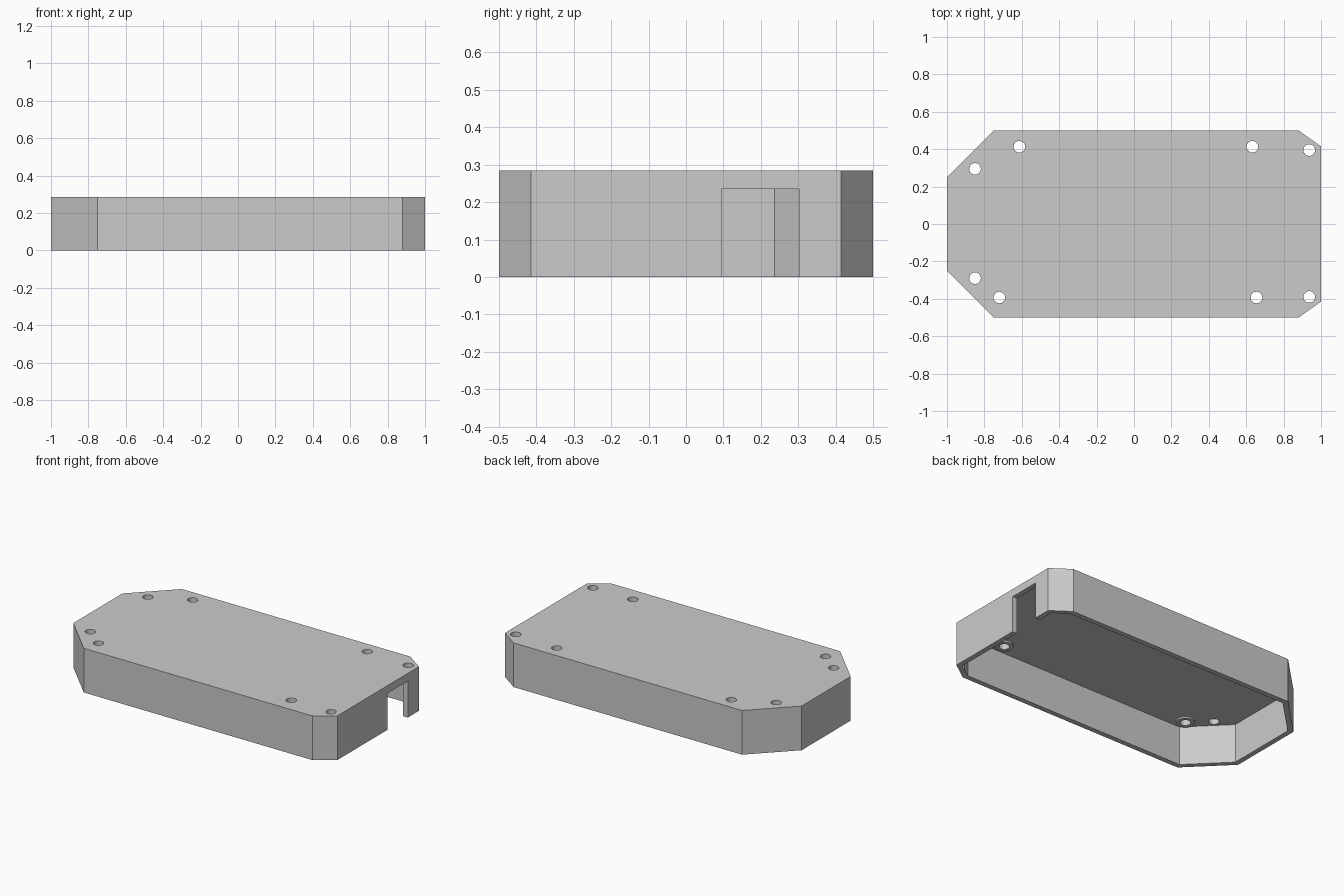
import bpy, bmesh
from mathutils import Vector
from mathutils.geometry import intersect_line_line_2d

old = bpy.data.objects.get("Cube")
if old:
    bpy.data.objects.remove(old, do_unlink=True)

HEIGHT, WALL, CEILING = 0.285, 0.033, 0.252
HOLE_R, BOSS_R, BOSS_H = 0.031, 0.055, 0.01

grey = bpy.data.materials.new("plain grey")
grey.use_nodes = True
grey.diffuse_color = (0.6, 0.6, 0.6, 1)
grey.node_tree.nodes["Principled BSDF"].inputs["Base Color"].default_value = (0.6, 0.6, 0.6, 1)


def make(name, bm):
    bmesh.ops.recalc_face_normals(bm, faces=bm.faces)
    mesh = bpy.data.meshes.new(name)
    bm.to_mesh(mesh)
    bm.free()
    mesh.materials.append(grey)
    ob = bpy.data.objects.new(name, mesh)
    bpy.context.collection.objects.link(ob)
    return ob


def prism(name, outline, z0, z1):
    bm = bmesh.new()
    face = bm.faces.new([bm.verts.new((x, y, z0)) for x, y in outline])
    top = bmesh.ops.extrude_face_region(bm, geom=[face])["geom"]
    bmesh.ops.translate(bm, vec=(0, 0, z1 - z0),
                        verts=[g for g in top if isinstance(g, bmesh.types.BMVert)])
    return make(name, bm)


def cylinders(name, spots, radius, z0, z1):
    bm = bmesh.new()
    for x, y in spots:
        new = bmesh.ops.create_cone(bm, cap_ends=True, segments=32, radius1=radius,
                                    radius2=radius, depth=z1 - z0)["verts"]
        bmesh.ops.translate(bm, verts=new, vec=(x, y, (z0 + z1) / 2))
    return make(name, bm)


def inset(outline, d):
    # Shift every edge of a counter-clockwise outline inwards and re-intersect
    pts = [Vector(p) for p in outline]
    lines = []
    for i, a in enumerate(pts):
        b = pts[(i + 1) % len(pts)]
        t = (b - a).normalized()
        n = Vector((-t.y, t.x)) * d
        lines.append((a + n - t, b + n + t))
    return [intersect_line_line_2d(*lines[i - 1], *lines[i]) for i in range(len(pts))]


def boolean(target, tool, operation):
    mod = target.modifiers.new(tool.name, 'BOOLEAN')
    mod.operation = operation
    mod.solver = 'EXACT'
    mod.object = tool
    bpy.context.view_layer.objects.active = target
    bpy.ops.object.modifier_apply(modifier=mod.name)
    bpy.data.objects.remove(tool, do_unlink=True)


# Eight-sided lid, with larger corner cuts on the right end
half = [(-1, -0.25), (-0.75, -0.5), (0.88, -0.5), (1, -0.415)]
outline = half + [(x, -y) for x, y in reversed(half)]
lid = prism("lid_shell", outline, 0, HEIGHT)

# Hollow underside
boolean(lid, prism("cavity", inset(outline, WALL), -0.1, CEILING), 'DIFFERENCE')

# Low round pads under the four board holes
board_holes = [(-0.72, -0.393), (0.655, -0.393), (-0.613, 0.413), (0.633, 0.413)]
boolean(lid, cylinders("pads", board_holes, BOSS_R, CEILING - BOSS_H, CEILING + 0.01), 'UNION')

# Screw holes, drilled right through
corner_holes = [(-0.85, -0.29), (-0.85, 0.295), (0.937, -0.39), (0.937, 0.395)]
boolean(lid, cylinders("drills", board_holes + corner_holes, HOLE_R, -0.1, HEIGHT + 0.1), 'DIFFERENCE')

# Cable notch in the left end wall
notch = [(0.94, 0.095), (1.1, 0.095), (1.1, 0.302), (0.94, 0.302)]
boolean(lid, prism("notch", notch, -0.1, 0.235), 'DIFFERENCE')

# Smooth bores, crisp edges
bpy.ops.object.select_all(action='DESELECT')
lid.select_set(True)
bpy.context.view_layer.objects.active = lid
bpy.ops.object.shade_smooth_by_angle(angle=0.5)
